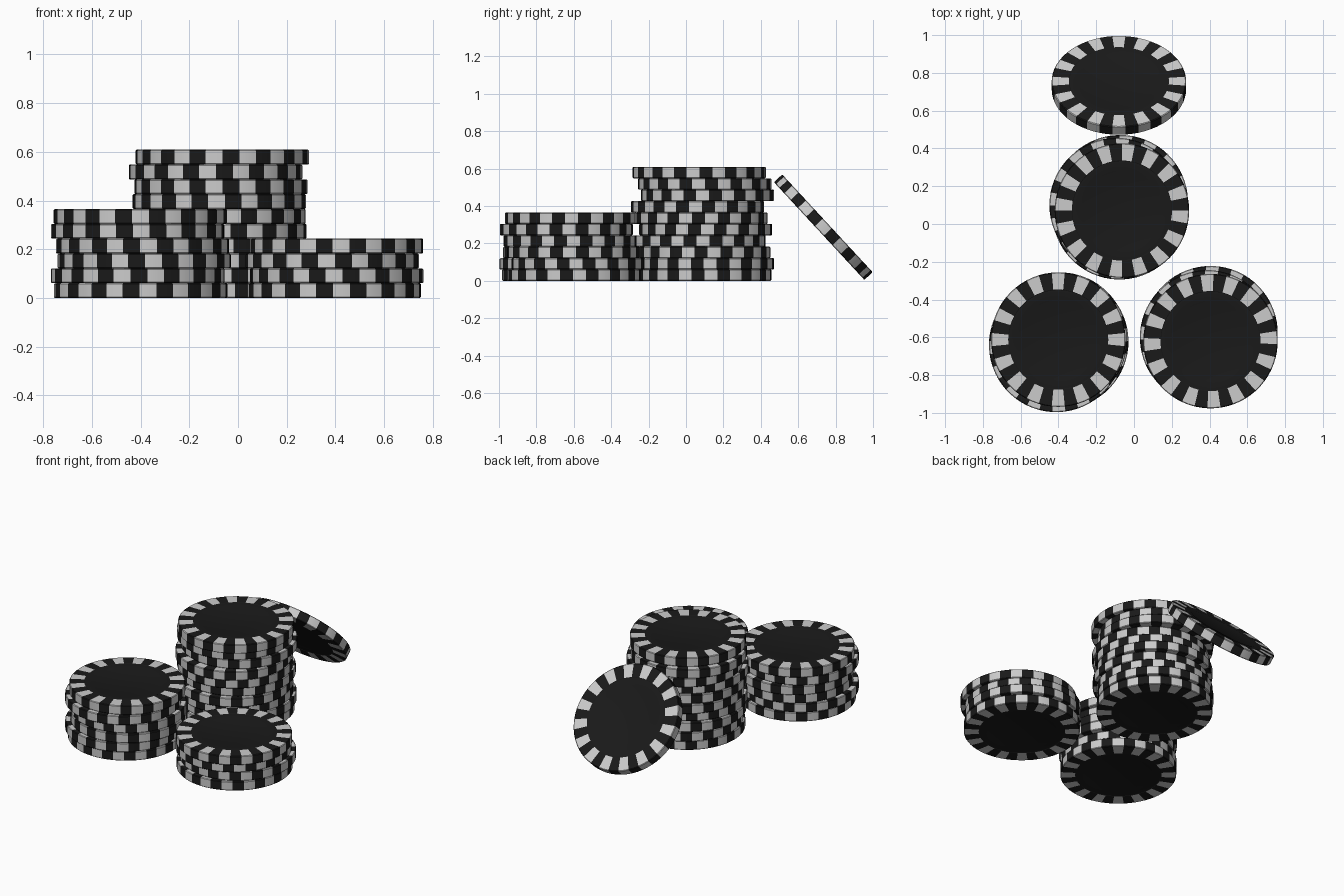
import bpy, bmesh, math, random

if "Cube" in bpy.data.objects:
    bpy.data.objects.remove(bpy.data.objects["Cube"])

random.seed(4)
R, T = 0.356, 0.0609          # chip radius and thickness
SEG, SPOTS = 64, 16           # sides, light edge spots


def material(name, value):
    m = bpy.data.materials.new(name)
    m.diffuse_color = (value, value, value, 1)
    m.use_nodes = True
    m.node_tree.nodes["Principled BSDF"].inputs["Base Color"].default_value = m.diffuse_color
    return m


black = material("black_clay", 0.01)
light = material("light_spot", 0.8)


def chip_mesh():
    # Half profile (radius, height), mirrored to the underside
    h = T / 2
    top = [(0.212, h - 0.004), (0.218, h - 0.002), (0.262, h - 0.002),
           (0.265, h), (R - 0.004, h), (R, h - 0.004)]
    profile = top + [(r, -z) for r, z in reversed(top)]
    bm = bmesh.new()
    rings = []
    for i in range(SEG):
        a = 2 * math.pi * (i - 1) / SEG
        rings.append([bm.verts.new((r * math.cos(a), r * math.sin(a), z))
                      for r, z in profile])
    for i in range(SEG):
        a, b = rings[i], rings[(i + 1) % SEG]
        for k in range(len(profile) - 1):
            f = bm.faces.new((a[k], a[k + 1], b[k + 1], b[k]))
            # Spots cover the rim and the outer band on both faces
            on_band = min(profile[k][0], profile[k + 1][0]) > 0.263
            f.material_index = int(on_band and i % 4 < 2)
    bm.faces.new([r[0] for r in rings])
    bm.faces.new([r[-1] for r in reversed(rings)])
    bmesh.ops.recalc_face_normals(bm, faces=bm.faces)
    me = bpy.data.meshes.new("chip")
    bm.to_mesh(me)
    bm.free()
    me.materials.append(black)
    me.materials.append(light)
    me.shade_smooth()
    me.set_sharp_from_angle(angle=math.radians(30))
    return me


mesh = chip_mesh()


def add_chip(name, loc, rot):
    ob = bpy.data.objects.new(name, mesh)
    ob.location = loc
    ob.rotation_euler = rot
    bpy.context.collection.objects.link(ob)


# Stacks: chip centres from bottom to top, and spin of the top chip
stacks = {
    "tall_stack": ([(-0.08, 0.10), (-0.075, 0.115), (-0.085, 0.095), (-0.075, 0.07),
                    (-0.075, 0.105), (-0.078, 0.08), (-0.077, 0.062), (-0.07, 0.115),
                    (-0.092, 0.10), (-0.064, 0.071)], 17),
    "left_stack": ([(-0.40, -0.627), (-0.412, -0.64), (-0.385, -0.622),
                    (-0.392, -0.612), (-0.412, -0.64), (-0.401, -0.612)], 0),
    "right_stack": ([(0.395, -0.60), (0.405, -0.578), (0.387, -0.60),
                     (0.405, -0.62)], 3),
}
for name, (centres, spin) in stacks.items():
    for i, (x, y) in enumerate(centres):
        s = spin if i == len(centres) - 1 else random.uniform(0, 360 / SPOTS)
        add_chip(f"{name}_chip_{i + 1}", (x, y, T * (i + 0.5)),
                 (0, 0, math.radians(s)))

# Single chip leaning against the back of the tall stack
add_chip("leaning_chip", (-0.08, 0.734, 0.287), (math.radians(-47.2), 0, 0))
